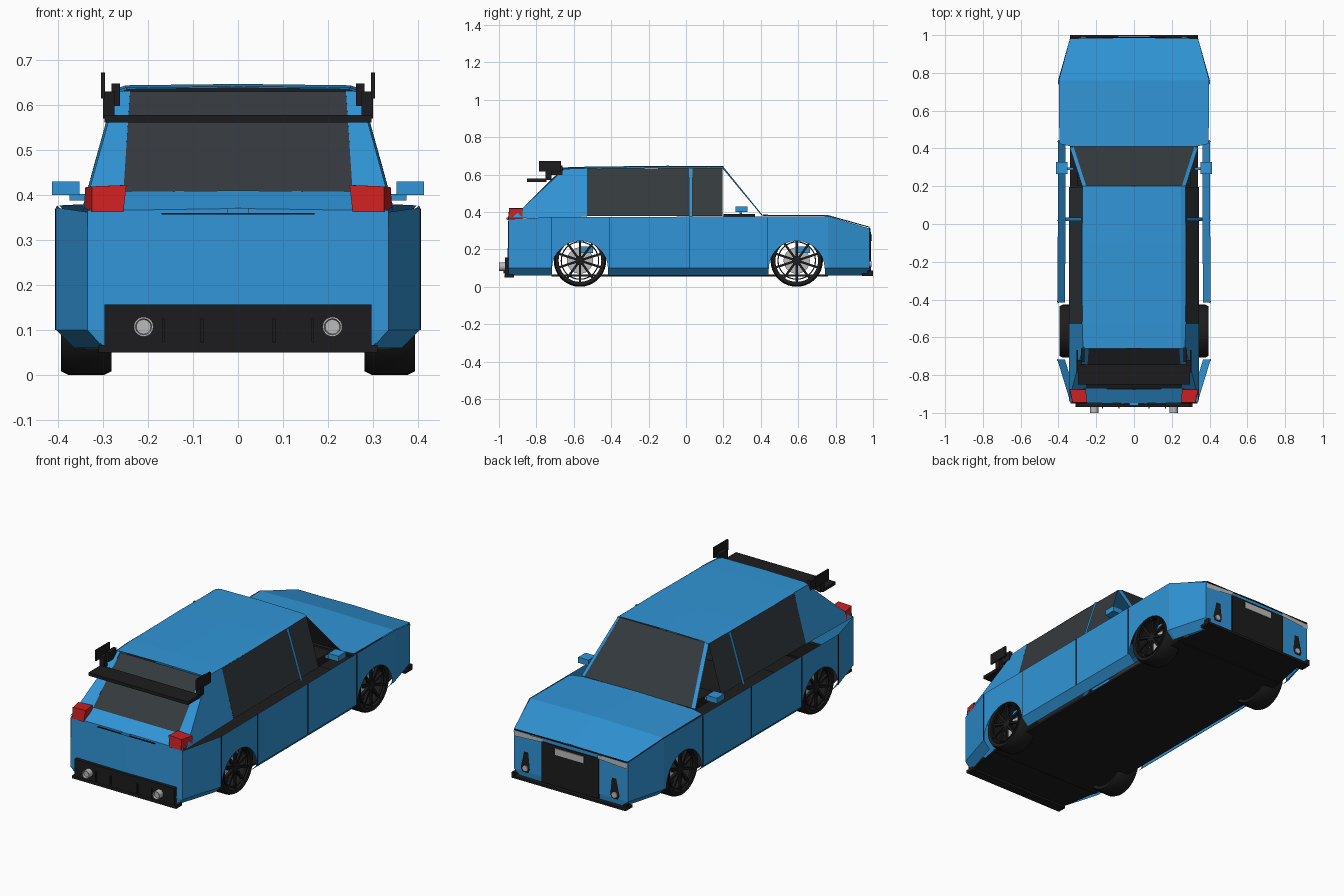
import bpy, bmesh, math
from mathutils import Matrix, Vector

def material(name, c):
    m = bpy.data.materials.new(name)
    m.diffuse_color = (*c, 1)
    return m

BLUE = material("blue_paint", (0.03, 0.3, 0.68))
BLACK = material("black_trim", (0.012, 0.012, 0.013))
GLASS = material("dark_glass", (0.035, 0.042, 0.048))
RED = material("red_lens", (0.6, 0.015, 0.015))
SILVER = material("silver", (0.5, 0.5, 0.5))

def obj(name, verts, faces, mat, mirror=False):
    me = bpy.data.meshes.new(name)
    me.from_pydata(verts, [], faces)
    bm = bmesh.new()
    bm.from_mesh(me)
    bmesh.ops.remove_doubles(bm, verts=bm.verts, dist=1e-5)
    bmesh.ops.recalc_face_normals(bm, faces=bm.faces)
    bm.to_mesh(me)
    bm.free()
    o = bpy.data.objects.new(name, me)
    bpy.context.collection.objects.link(o)
    me.materials.append(mat)
    if mirror:
        m = o.modifiers.new("mirror", "MIRROR")
        m.use_mirror_merge = False
    return o

def panel(name, pts, mat, mirror=False):
    return obj(name, pts, [range(len(pts))], mat, mirror)

def sheet(name, rows, mat, mirror=False):
    n = len(rows[0])
    f = [(r*n+i, r*n+i+1, (r+1)*n+i+1, (r+1)*n+i) for r in range(len(rows)-1) for i in range(n-1)]
    return obj(name, [p for r in rows for p in r], f, mat, mirror)

def full(half):
    # half row from outside to centre, reflected across x = 0
    return half + [(-x, y, z) for x, y, z in reversed(half) if x > 0]

BOX_FACES = [(0, 1, 3, 2), (4, 6, 7, 5), (0, 4, 5, 1), (2, 3, 7, 6), (0, 2, 6, 4), (1, 5, 7, 3)]

def box(name, x, y, z, mat, mirror=False):
    return obj(name, [(a, b, c) for a in x for b in y for c in z], BOX_FACES, mat, mirror)

def lathe(name, profile, cy, cz, mat, axis="x", cx=0, n=36):
    # closed profile of (radius, position along the axis)
    v, f, k = [], [], len(profile)
    for i in range(n):
        a = 2*math.pi*i/n
        for r, t in profile:
            p, q = r*math.cos(a), r*math.sin(a)
            v.append((t, cy+p, cz+q) if axis == "x" else (cx+p, t, cz+q))
    for i in range(n):
        for j in range(k):
            f.append((i*k+j, i*k+(j+1) % k, ((i+1) % n)*k+(j+1) % k, ((i+1) % n)*k+j))
    o = obj(name, v, f, mat, True)
    o.data.shade_smooth()
    o.data.set_sharp_from_angle(angle=math.radians(35))
    return o

def lerp(table, y):
    for (a, p), (b, q) in zip(table, table[1:]):
        if y <= b:
            return p + (q-p)*(y-a)/(b-a)
    return table[-1][1]

# body sides with open wheel arches and tucked sills
WIDTH = [(-0.95, 0.335), (-0.72, 0.405), (0.76, 0.402), (0.98, 0.34)]
TOP = [(-0.95, 0.362), (-0.72, 0.372), (0.76, 0.377), (0.98, 0.312)]
AXLES, ARCH, ARCH_Z = (-0.567, 0.592), 0.15, 0.095
ys = [-0.95, -0.72, 0, 0.41, 0.76, 0.98]
for c in AXLES:
    ys += [c-ARCH-1e-3, c+ARCH+1e-3] + [c-ARCH*math.cos(math.pi*i/14) for i in range(15)]
rows = []
for y in sorted(ys):
    zb = 0.06
    for c in AXLES:
        if abs(y-c) <= ARCH+1e-6:
            zb = ARCH_Z + math.sqrt(max(0, ARCH**2-(y-c)**2))
    w = lerp(WIDTH, y)
    rows.append([(w-max(0, 0.1-z), y, z) for z in (zb, max(zb, 0.1), lerp(TOP, y))])
sheet("body_side", rows, BLUE, True)
for y in (-0.72, -0.41, 0.02, 0.435):
    box("panel_gap", (0.403, 0.4065), (y-0.002, y+0.002), (0.1, 0.37), BLACK, True)

# hood, front and rear faces, floor
sheet("hood", [full([(0.33, 0.41, 0.38), (0, 0.41, 0.385)]), full([(0.395, 0.425, 0.377), (0, 0.43, 0.385)]),
               full([(0.398, 0.76, 0.377), (0, 0.76, 0.383)]), full([(0.34, 0.98, 0.316), (0, 0.985, 0.32)])], BLUE)
sheet("front_bumper", [full([(0.34, 0.98, 0.312), (0, 0.985, 0.316)]), full([(0.34, 0.98, 0.1), (0, 0.985, 0.1)]),
                       full([(0.3, 0.975, 0.06), (0, 0.98, 0.06)])], BLUE)
sheet("tailgate", [full([(0.255, -0.87, 0.407), (0, -0.875, 0.41)]), full([(0.335, -0.945, 0.365), (0, -0.95, 0.37)]),
                   full([(0.335, -0.95, 0.1), (0, -0.955, 0.1)]), full([(0.3, -0.945, 0.06), (0, -0.95, 0.06)])], BLUE)
box("floor", (-0.34, 0.34), (-0.72, 0.76), (0.055, 0.065), BLACK)
for s, e in ((-0.72, -0.95), (0.76, 0.975)):
    panel("floor_end", [(-0.34, s, 0.06), (0.34, s, 0.06), (0.3, e, 0.06), (-0.3, e, 0.06)], BLACK)

# roof, slightly crowned
sheet("roof", [full([(w, y, z-0.012), (w-0.025, y, z-0.003), (0, y, z)])
               for y, w, z in ((0.2, 0.272, 0.645), (-0.1, 0.275, 0.647), (-0.53, 0.275, 0.642), (-0.66, 0.27, 0.638))], BLUE)

# glass and pillars
panel("windshield", [(-0.253, 0.2, 0.64), (0.253, 0.2, 0.64), (0.32, 0.41, 0.382), (-0.32, 0.41, 0.382)], GLASS)
panel("front_pillar", [(0.253, 0.2, 0.641), (0.272, 0.195, 0.633), (0.34, 0.405, 0.38), (0.32, 0.41, 0.382)], BLUE, True)
panel("side_window", [(0.272, 0.195, 0.635), (0.345, 0.195, 0.378), (0.345, -0.53, 0.378), (0.274, -0.53, 0.632)], GLASS, True)
panel("middle_pillar", [(0.278, 0.015, 0.636), (0.278, 0.034, 0.636), (0.362, 0.034, 0.374), (0.362, 0.015, 0.374)], BLUE, True)
panel("rear_window", [(-0.24, -0.66, 0.63), (0.24, -0.66, 0.63), (0.255, -0.87, 0.407), (-0.255, -0.87, 0.407)], GLASS)
panel("rear_pillar_back", [(0.24, -0.66, 0.632), (0.27, -0.65, 0.63), (0.335, -0.9, 0.395), (0.255, -0.87, 0.407)], BLUE, True)
panel("rear_pillar_side", [(0.274, -0.53, 0.634), (0.345, -0.53, 0.375), (0.343, -0.94, 0.366),
                           (0.335, -0.9, 0.395), (0.27, -0.65, 0.63)], BLUE, True)
box("dashboard", (-0.3, 0.3), (0.2, 0.37), (0.345, 0.388), BLACK)

# mirrors
box("mirror", (0.353, 0.414), (0.265, 0.328), (0.4, 0.43), BLUE, True)
box("mirror_arm", (0.32, 0.375), (0.285, 0.3), (0.388, 0.402), BLUE, True)

# rear wing
box("wing_blade", (-0.297, 0.297), (-0.85, -0.745), (0.561, 0.578), BLACK)
box("wing_end_plate", (0.296, 0.305), (-0.785, -0.667), (0.615, 0.672), BLACK, True)
box("wing_mount", (0.262, 0.281), (-0.73, -0.66), (0.598, 0.648), BLACK, True)
box("wing_bracket", (0.275, 0.3), (-0.75, -0.72), (0.57, 0.63), BLACK, True)

# tail lights, rear diffuser and exhausts
sheet("tail_light", [[(0.255, -0.875, z1), (0.248, -0.945, z1), (0.325, -0.945, z1-0.003), (0.34, -0.875, z1-0.005)] if k else
                     [(0.255, -0.875, 0.365), (0.255, -0.952, 0.362), (0.325, -0.95, 0.362), (0.342, -0.875, 0.372)]
                     for k, z1 in ((0, 0), (1, 0.422))], RED, True)
panel("tail_light_top", [(0.255, -0.875, 0.422), (0.248, -0.945, 0.422), (0.325, -0.945, 0.419), (0.34, -0.875, 0.417)], RED, True)
box("rear_diffuser", (-0.297, 0.297), (-0.968, -0.93), (0.06, 0.157), BLACK)
box("rear_lip", (-0.31, 0.31), (-0.97, -0.92), (0.05, 0.066), BLACK)
for x in (0.08, 0.166):
    box("diffuser_fin", (x-0.003, x+0.003), (-0.976, -0.965), (0.072, 0.125), BLACK, True)
lathe("exhaust", [(0, -0.94), (0.022, -0.94), (0.022, -1.0), (0.018, -1.0), (0.016, -0.99), (0, -0.99)],
      0, 0.107, SILVER, "y", 0.21, 20)
box("tailgate_seam", (-0.17, 0.17), (-0.957, -0.94), (0.357, 0.36), BLACK)
box("tailgate_handle", (-0.025, 0.025), (-0.96, -0.94), (0.36, 0.371), BLUE)

# front grille, lamps and splitter
box("grille", (-0.17, 0.17), (0.96, 0.99), (0.075, 0.292), BLACK)
box("front_plate", (-0.085, 0.085), (0.98, 0.994), (0.245, 0.28), SILVER)
panel("headlight", [(0.165, 0.989, 0.31), (0.338, 0.986, 0.306), (0.336, 0.986, 0.278), (0.165, 0.989, 0.29)], SILVER, True)
box("hood_gap", (-0.335, 0.335), (0.97, 0.987), (0.311, 0.315), BLACK)
panel("fog_vent", [(0.25, 0.988, 0.21), (0.275, 0.987, 0.21), (0.295, 0.987, 0.12), (0.285, 0.987, 0.1),
                   (0.25, 0.988, 0.1), (0.24, 0.988, 0.12)], BLACK, True)
lathe("fog_light", [(0, 0.98), (0.016, 0.98), (0.016, 0.993), (0, 0.993)], 0, 0.122, SILVER, "y", 0.267, 16)
box("splitter", (-0.34, 0.34), (0.94, 1.0), (0.057, 0.07), BLACK)
box("splitter_end", (0.325, 0.34), (0.97, 1.0), (0.057, 0.088), BLACK, True)

# wheels: tyre, open rim, spokes, brake disc and caliper
R = 0.14
for c in AXLES:
    lathe("tyre", [(0.114, 0.285), (0.132, 0.281), (R, 0.297), (R, 0.378), (0.132, 0.394), (0.114, 0.39)], c, R, BLACK)
    lathe("rim", [(0.097, 0.375), (0.103, 0.375), (0.103, 0.386), (0.097, 0.386)], c, R, BLACK)
    lathe("hub", [(0, 0.3), (0.025, 0.3), (0.025, 0.382), (0, 0.386)], c, R, BLACK, n=20)
    lathe("brake_disc", [(0, 0.325), (0.07, 0.325), (0.07, 0.335), (0, 0.335)], c, R, SILVER)
    v, f = [], []
    for i in range(10):
        rot = Matrix.Rotation(2*math.pi*i/10, 3, "X")
        b = len(v)
        v += [rot @ Vector((x, y, z)) + Vector((0, c, R)) for x in (0.37, 0.384) for y in (-0.006, 0.006) for z in (0.015, 0.115)]
        f += [[b+q for q in face] for face in BOX_FACES]
    obj("wheel_spokes", v, f, BLACK, True)
    box("brake_caliper", (0.315, 0.348), (c, c+0.07), (R+0.04, R+0.075), BLUE, True)
